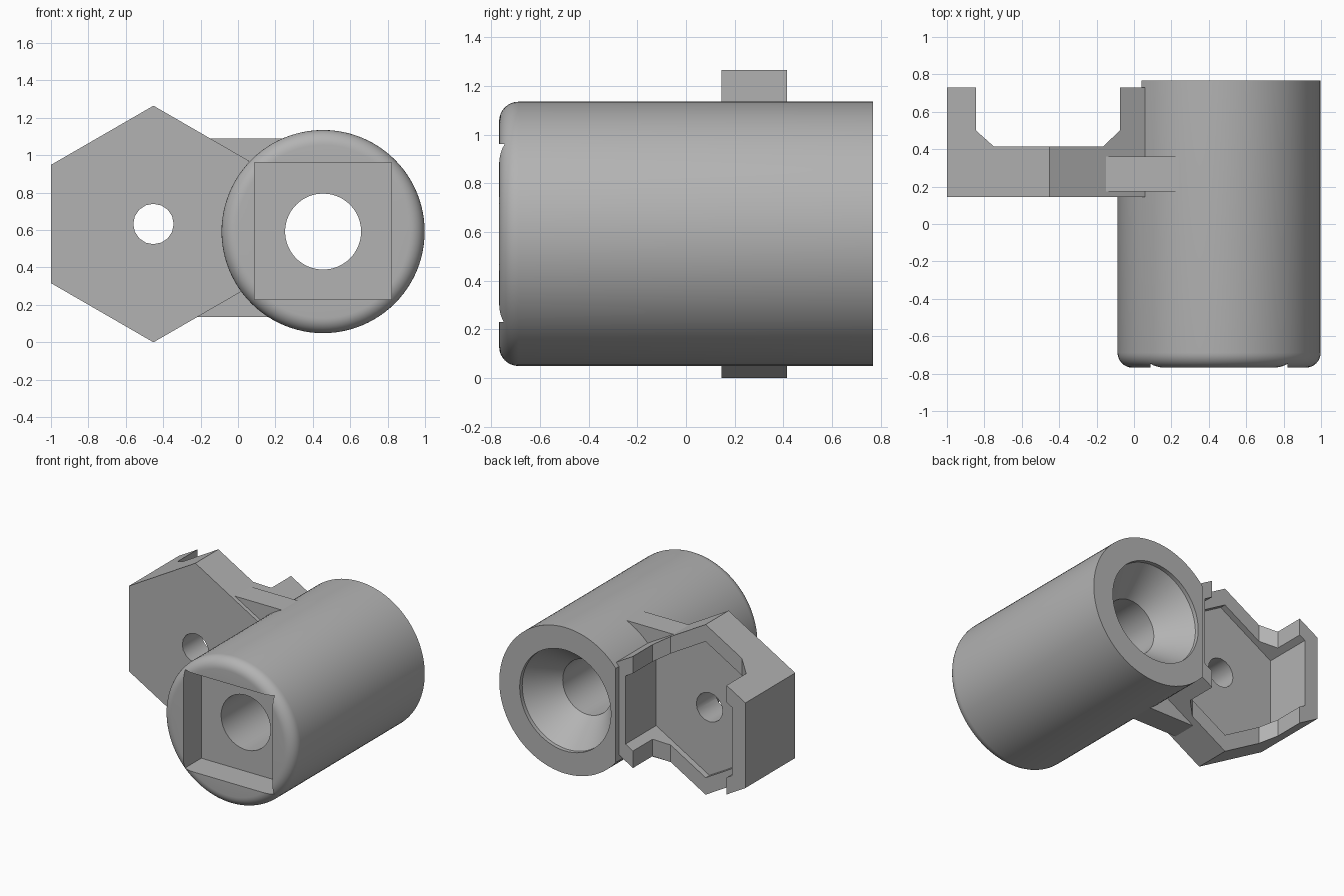
import bpy, bmesh, math
from mathutils import Vector, Matrix

if "Cube" in bpy.data.objects:
    bpy.data.objects.remove(bpy.data.objects["Cube"], do_unlink=True)

grey = bpy.data.materials.new("plain_grey")
grey.use_nodes = True
grey.diffuse_color = (0.45, 0.45, 0.45, 1)
grey.node_tree.nodes["Principled BSDF"].inputs["Base Color"].default_value = (0.45, 0.45, 0.45, 1)

BX, BZ = 0.455, 0.592        # barrel axis
HX, HZ = -0.452, 0.6325      # hexagon axis
R = 0.543


def finish(bm, name):
    bmesh.ops.recalc_face_normals(bm, faces=bm.faces)
    me = bpy.data.meshes.new(name)
    bm.to_mesh(me)
    bm.free()
    me.materials.append(grey)
    ob = bpy.data.objects.new(name, me)
    bpy.context.collection.objects.link(ob)
    return ob


def prism(name, pts, start, depth):
    """Extrude a closed 3D outline by a vector."""
    bm = bmesh.new()
    face = bm.faces.new([bm.verts.new(Vector(p) + Vector(start)) for p in pts])
    ext = bmesh.ops.extrude_face_region(bm, geom=[face])["geom"]
    bmesh.ops.translate(bm, vec=depth, verts=[v for v in ext if isinstance(v, bmesh.types.BMVert)])
    return finish(bm, name)


def polygon_y(name, x, z, r, n, y0, y1):
    """Regular prism along y with a corner at the top."""
    a = [math.tau * i / n for i in range(n)]
    pts = [(r * math.sin(t), 0, r * math.cos(t)) for t in a]
    return prism(name, pts, (x, y0, z), (0, y1 - y0, 0))


def box(name, lo, hi):
    pts = [(lo[0], 0, lo[2]), (hi[0], 0, lo[2]), (hi[0], 0, hi[2]), (lo[0], 0, hi[2])]
    return prism(name, pts, (0, lo[1], 0), (0, hi[1] - lo[1], 0))


def boolean(ob, cutter, op="DIFFERENCE"):
    mod = ob.modifiers.new("cut", "BOOLEAN")
    mod.operation, mod.object, mod.solver = op, cutter, "EXACT"
    bpy.context.view_layer.objects.active = ob
    bpy.ops.object.modifier_apply(modifier=mod.name)
    bpy.data.objects.remove(cutter, do_unlink=True)


def smooth(ob):
    bpy.ops.object.select_all(action="DESELECT")
    ob.select_set(True)
    bpy.context.view_layer.objects.active = ob
    bpy.ops.object.shade_smooth_by_angle(angle=math.radians(25))


# Barrel: lathed shell with rounded front lip, bore and rear funnel
lip = 0.08
front, back = -0.768, 0.768
profile = [(0.203, front), (R - lip, front)]
for i in range(1, 9):
    t = math.pi / 2 * i / 8
    profile.append((R - lip + lip * math.sin(t), front + lip - lip * math.cos(t)))
profile += [(R, back), (0.375, back), (0.375, back - 0.03), (0.203, back - 0.26)]
bm = bmesh.new()
vs = [bm.verts.new((BX + r, y, BZ)) for r, y in profile]
es = [bm.edges.new((vs[i - 1], vs[i])) for i in range(len(vs))]
bmesh.ops.spin(bm, geom=vs + es, cent=(BX, 0, BZ), axis=(0, 1, 0),
               angle=math.tau, steps=96, use_duplicate=False)
bmesh.ops.remove_doubles(bm, verts=bm.verts, dist=0.0001)
barrel = finish(bm, "barrel")

# Square socket in the front, flat on the side behind the bracket
h = 0.366
boolean(barrel, box("socket_cutter", (BX - h, -1, BZ + 0.003 - h), (BX + h, front + 0.21, BZ + 0.003 + h)))
boolean(barrel, box("flat_cutter", (-0.5, 0.15, -0.5), (0.04, 1, 1.5)))
smooth(barrel)

# Bracket: U-shaped section trimmed to a hexagon
section = [(-1.1, 0.145), (0.06, 0.145), (0.06, 0.73), (-0.075, 0.73), (-0.075, 0.5),
           (-0.165, 0.415), (-0.75, 0.415), (-0.845, 0.5), (-0.845, 0.73), (-1.1, 0.73)]
bracket = prism("bracket", [(x, y, 0) for x, y in section], (0, 0, -0.2), (0, 0, 1.8))
boolean(bracket, polygon_y("hex_trim", HX, HZ, 0.6325, 6, 0, 1), "INTERSECT")

# Hexagonal pocket and screw hole
boolean(bracket, polygon_y("pocket_cutter", HX, HZ, 0.506, 6, 0.37, 1))
boolean(bracket, polygon_y("hole_cutter", HX, HZ, 0.108, 16, 0, 1))
smooth(bracket)

# Web joining bracket and barrel, kept clear of the bore
web = box("web", (-0.28, 0.175, 0.135), (0.32, 0.36, 1.09))
boolean(web, polygon_y("bore_cutter", BX, BZ, 0.22, 48, 0, 1))
